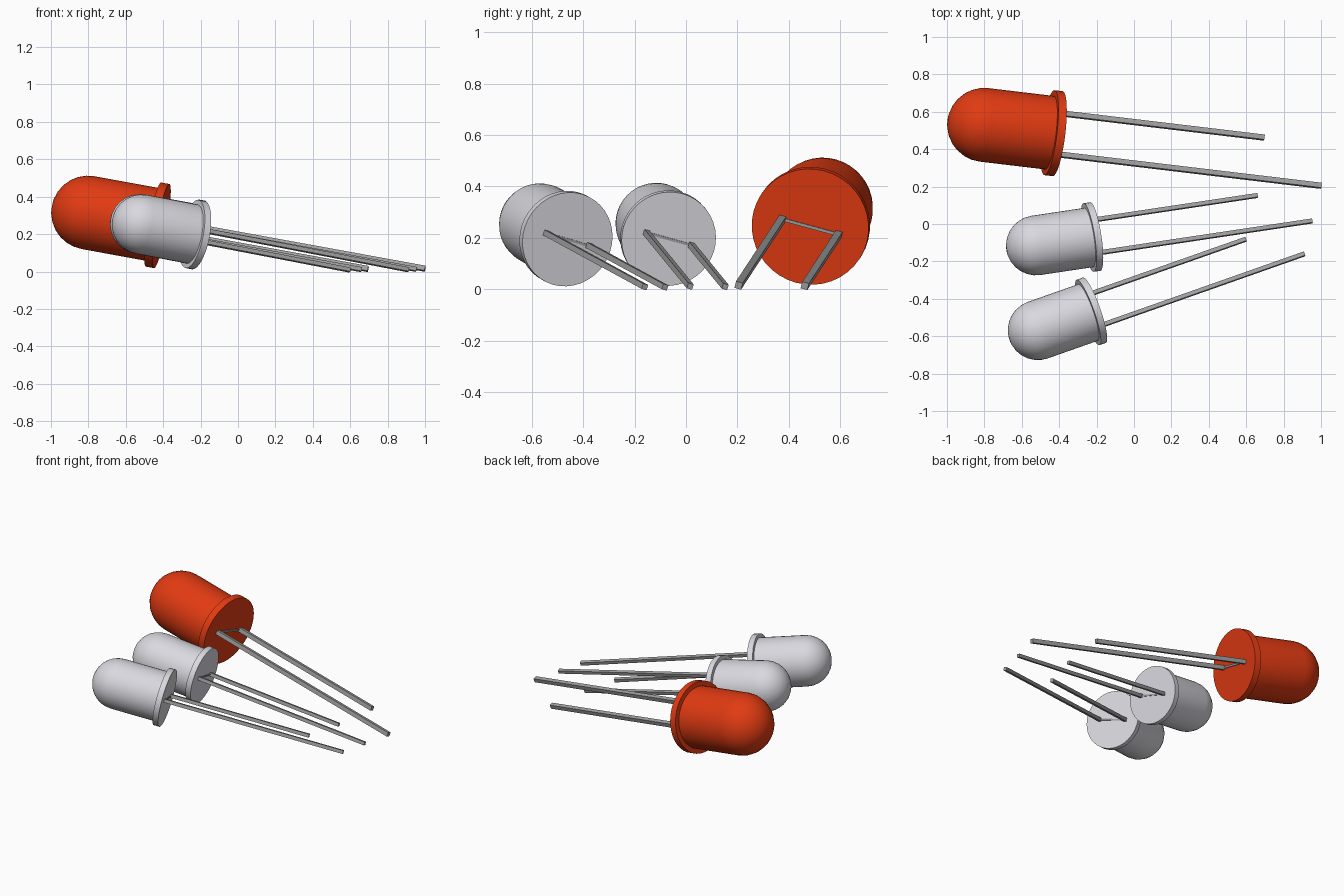
import bpy, bmesh, math
from mathutils import Matrix, Vector

if "Cube" in bpy.data.objects:
    bpy.data.objects.remove(bpy.data.objects["Cube"])


def material(name, rgb):
    m = bpy.data.materials.new(name)
    m.diffuse_color = (*rgb, 1)
    m.use_nodes = True
    m.node_tree.nodes["Principled BSDF"].inputs["Base Color"].default_value = m.diffuse_color
    return m


RED = material("red_plastic", (0.76, 0.043, 0.006))
WHITE = material("clear_white_plastic", (0.70, 0.69, 0.74))
METAL = material("lead_metal", (0.36, 0.36, 0.36))

BODY_R, FLANGE_R, FLANGE_T, DOME_Z = 0.198, 0.229, 0.045, 0.402
SEGMENTS, DOME_RINGS = 40, 7
LEAD_W, LEAD_X = 0.027, 0.114


def make_object(name, bm, mat, matrix):
    bmesh.ops.recalc_face_normals(bm, faces=bm.faces)
    mesh = bpy.data.meshes.new(name)
    bm.to_mesh(mesh)
    bm.free()
    mesh.materials.append(mat)
    ob = bpy.data.objects.new(name, mesh)
    bpy.context.collection.objects.link(ob)
    ob.matrix_world = matrix
    return ob


def lens(name, mat, matrix):
    # flange, straight wall and dome as one turned profile
    profile = [(0, 0), (FLANGE_R, 0), (FLANGE_R, FLANGE_T), (BODY_R, FLANGE_T)]
    for i in range(DOME_RINGS + 1):
        a = math.pi / 2 * i / DOME_RINGS
        profile.append((BODY_R * math.cos(a), DOME_Z + BODY_R * math.sin(a)))
    bm = bmesh.new()
    verts = [bm.verts.new((r, 0, z)) for r, z in profile]
    edges = [bm.edges.new(p) for p in zip(verts, verts[1:])]
    bmesh.ops.spin(bm, geom=verts + edges, cent=(0, 0, 0), axis=(0, 0, 1),
                   angle=math.tau, steps=SEGMENTS, use_duplicate=False)
    bmesh.ops.remove_doubles(bm, verts=bm.verts, dist=1e-4)
    ob = make_object(name, bm, mat, matrix)
    bpy.ops.object.select_all(action='DESELECT')
    ob.select_set(True)
    bpy.context.view_layer.objects.active = ob
    bpy.ops.object.shade_smooth_by_angle(angle=math.radians(35))


def bar(name, matrix, centre, size):
    bm = bmesh.new()
    bmesh.ops.create_cube(bm, size=1, matrix=Matrix.Translation(centre) @ Matrix.Diagonal((*size, 1)))
    make_object(name, bm, METAL, matrix)


def led(prefix, mat, base, yaw, scale):
    # frame whose z points from the flange centre to the dome
    yaw, pitch = math.radians(yaw), math.radians(10.25)
    axis = -Vector((math.cos(yaw) * math.cos(pitch),
                    math.sin(yaw) * math.cos(pitch), -math.sin(pitch)))
    u = Vector((-math.sin(yaw), math.cos(yaw), 0))
    v = axis.cross(u)
    basis = Matrix((u, v, axis)).transposed().to_4x4()
    m = (Matrix.Translation(base) @ basis
         @ Matrix.Rotation(math.radians(15.5), 4, 'Z') @ Matrix.Scale(scale, 4))
    lens(prefix + "_lens", mat, m)
    # long and short leads, joined by a thin bridge at the base
    for part, x, length in (("long_lead", -LEAD_X, 1.449), ("short_lead", LEAD_X, 1.122)):
        bar(f"{prefix}_{part}", m, (x, 0, 0.01 - length / 2), (LEAD_W, LEAD_W, length + 0.02))
    bar(prefix + "_lead_bridge", m, (0, 0, 0), (2 * LEAD_X, 0.012, 0.012))


led("red_led", RED, (-0.408, 0.483, 0.243), -6.8, 1.0)
led("middle_led", WHITE, (-0.207, -0.067, 0.196), 8.5, 0.81)
led("front_led", WHITE, (-0.212, -0.461, 0.194), 19.4, 0.81)
